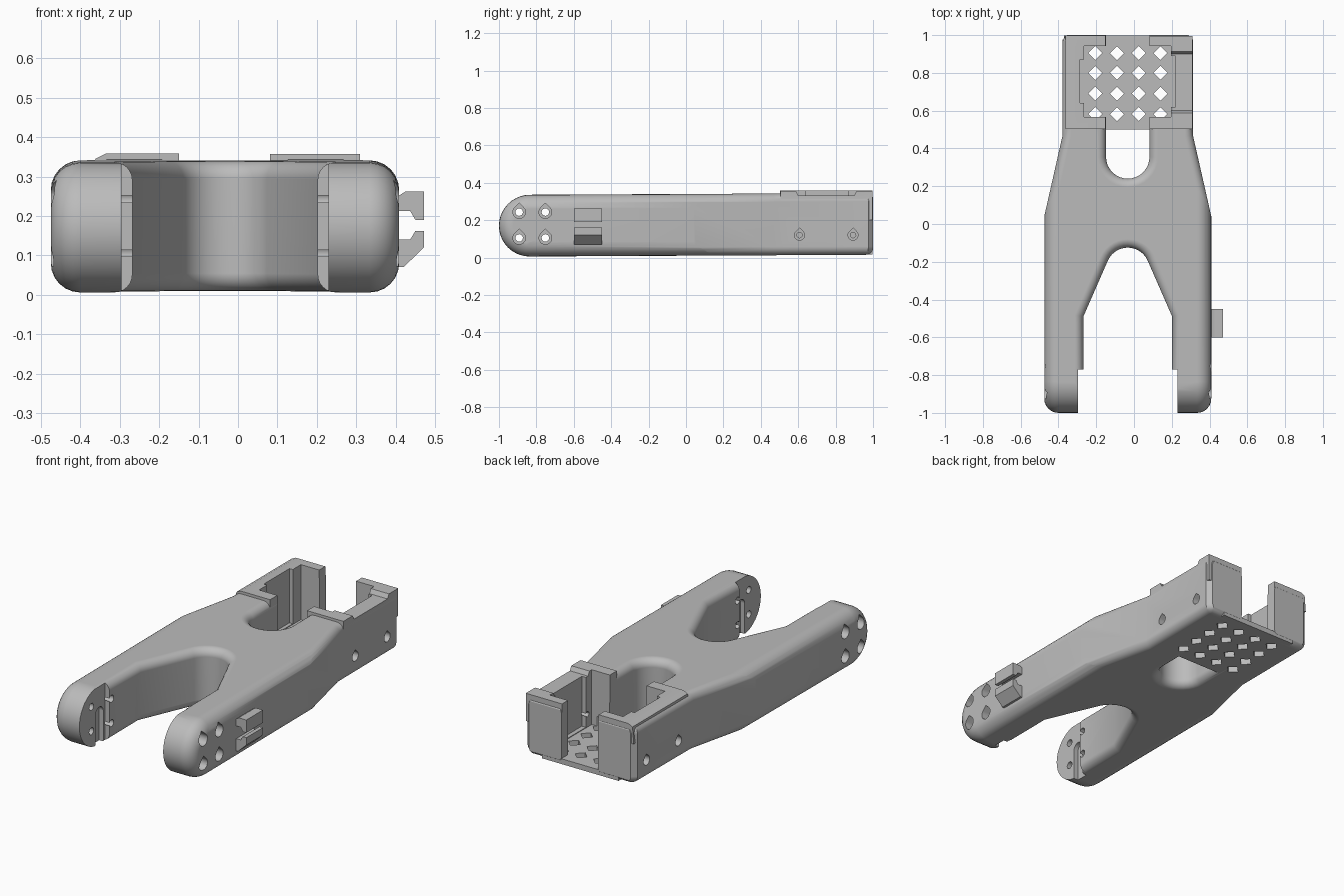
import bpy, bmesh, math
from math import sin, cos, radians

old = bpy.data.objects.get("Cube")
if old:
    bpy.data.objects.remove(old, do_unlink=True)

CX = -0.033            # centre line of the fork
TILT = 0.005           # slight rise of the arm towards the back

grey = bpy.data.materials.new("plain grey")
grey.use_nodes = True
grey.diffuse_color = (0.5, 0.5, 0.5, 1)
grey.node_tree.nodes["Principled BSDF"].inputs["Base Color"].default_value = (0.5, 0.5, 0.5, 1)


def add_prism(bm, pts, axis, lo, hi):
    """Extrude a 2D outline along an axis; the outline lies in the other two axes."""
    place = {"x": lambda a, b, t: (t, a, b),
             "y": lambda a, b, t: (a, t, b),
             "z": lambda a, b, t: (a, b, t)}[axis]
    rings = [[bm.verts.new(place(a, b, t)) for a, b in pts] for t in (lo, hi)]
    for ring in rings:
        bm.faces.new(ring)
    n = len(pts)
    for i in range(n):
        j = (i + 1) % n
        bm.faces.new((rings[0][i], rings[0][j], rings[1][j], rings[1][i]))
    bmesh.ops.recalc_face_normals(bm, faces=bm.faces[:])


def finish(bm, name):
    me = bpy.data.meshes.new(name)
    bm.to_mesh(me)
    bm.free()
    me.materials.append(grey)
    ob = bpy.data.objects.new(name, me)
    bpy.context.collection.objects.link(ob)
    return ob


def solid(name, *prisms, round_if=None, radius=0):
    bm = bmesh.new()
    for p in prisms:
        add_prism(bm, *p)
    if round_if:
        edges = [e for e in bm.edges if round_if(*e.verts)]
        bmesh.ops.bevel(bm, geom=edges, offset=radius, offset_type='OFFSET', segments=6,
                        profile=0.5, affect='EDGES', clamp_overlap=False)
        bmesh.ops.recalc_face_normals(bm, faces=bm.faces[:])
    return finish(bm, name)


def box(x0, x1, y0, y1, z0, z1):
    return ([(x0, y0), (x1, y0), (x1, y1), (x0, y1)], "z", z0, z1)


def combine(target, operation, *prisms, other=None):
    tool = other or solid("helper", *prisms)
    mod = target.modifiers.new("combine", 'BOOLEAN')
    mod.operation, mod.object, mod.solver = operation, tool, 'EXACT'
    bpy.context.view_layer.objects.active = target
    bpy.ops.object.modifier_apply(modifier=mod.name)
    bpy.data.objects.remove(tool, do_unlink=True)


def arc(cx, cy, r, a0, a1, n):
    return [(cx + r * cos(radians(a0 + (a1 - a0) * i / n)),
             cy + r * sin(radians(a0 + (a1 - a0) * i / n))) for i in range(n + 1)]


def teardrop(y, z, r):
    return arc(y, z, r, 135, 405, 14) + [(y, z + 1.41 * r)]


# Fork plan: half outline from the rear slot round to the front crotch, then mirrored
half = arc(0, 0.355, 0.115, 270, 360, 8)
half += [(0.115, 1.005), (0.315, 1.005), (0.345, 0.975), (0.345, 0.47), (0.55, -0.436),
         (0.55, -1.2), (0.235, -1.2), (0.235, -0.49)]
half += arc(0, -0.24, 0.115, 23, 90, 7)
plan = half + [(-x, y) for x, y in reversed(half) if abs(x) > 1e-4]
plan = [(x + CX, y) for x, y in plan]
arm = solid("forked_arm", (plan, "z", 0.005, 0.335),
            round_if=lambda a, b: abs(a.co.z - b.co.z) < 1e-5, radius=0.045)

# Side profile with round front ends and softened outer rims
side = arc(-0.835, 0.17, 0.165, 90, 270, 20) + [(1, 0.005), (1, 0.335)]
envelope = solid("helper", (side, "x", CX - 0.442, CX + 0.442),
                 round_if=lambda a, b: abs(a.co.x - b.co.x) < 1e-5, radius=0.075)
combine(arm, 'INTERSECT', other=envelope)
for v in arm.data.vertices:
    v.co.z += TILT * (v.co.y + 1)

# Raised rim pads on the rear tray
rim = [(-0.15, 0.25), (-0.15, 0.358), (-0.335, 0.358), (-0.362, 0.345), (-0.37, 0.25)]
combine(arm, 'UNION', (rim, "y", 0.502, 0.997))
combine(arm, 'UNION', box(0.081, 0.309, 0.504, 0.996, 0.2, 0.357))

# Tray cavity, side pockets, lowered wall and floor
combine(arm, 'DIFFERENCE', box(-0.265, 0.195, 0.567, 0.943, 0.044, 0.6))
combine(arm, 'DIFFERENCE', box(-0.286, -0.2, 0.64, 0.87, 0.05, 0.6),
        box(0.15, 0.22, 0.62, 0.89, 0.05, 0.6))
dip = [(0.6, 0.333), (0.9, 0.333), (0.935, 0.4), (0.565, 0.4)]
combine(arm, 'DIFFERENCE', (dip, "x", 0.185, 0.4))
combine(arm, 'UNION', box(-0.275, 0.205, 0.501, 0.998, 0.016, 0.046))

# Diamond vents in the floor
vents = []
for x in (-0.205, -0.09, 0.025, 0.14):
    for y in (0.905, 0.8, 0.69, 0.582):
        vents.append((arc(x, y, 0.037, 0, 270, 3), "z", -0.1, 0.1))
combine(arm, 'DIFFERENCE', *vents)

# Relief on the inner faces of the fork tips, with hub and slot
combine(arm, 'DIFFERENCE', box(CX - 0.263, CX + 0.263, -1.2, -0.77, -0.1, 0.5))
hub = [(-0.785, -0.1)] + arc(-0.82, 0.18, 0.035, 0, 180, 10) + [(-0.855, -0.1)]
combine(arm, 'DIFFERENCE', (hub, "x", CX - 0.29, CX + 0.29))

# Bolt holes through the tips and the tray walls, then wider head recesses
bolts, heads = [], []
for y in (-0.892, -0.752):
    for z in (0.105, 0.243):
        bolts.append((arc(y, z, 0.02, 0, 337.5, 15), "x", -0.7, 0.7))
        heads.append((teardrop(y, z, 0.034), "x", CX + 0.36, 0.7))
        heads.append((teardrop(y, z, 0.034), "x", -0.7, CX - 0.36))
for y in (0.607, 0.893):
    bolts.append((arc(y, 0.12, 0.015, 0, 330, 11), "x", 0.1, 0.7))
    heads.append((teardrop(y, 0.12, 0.027), "x", 0.275, 0.7))
    heads.append((teardrop(y, 0.12, 0.027), "x", -0.7, -0.345))
combine(arm, 'DIFFERENCE', *bolts)
combine(arm, 'DIFFERENCE', *heads)

# Cable clip on the left leg
upper = [(0.39, 0.212), (0.437, 0.212), (0.45, 0.19), (0.472, 0.19),
         (0.472, 0.262), (0.425, 0.262), (0.39, 0.24)]
lower = [(0.39, 0.14), (0.437, 0.14), (0.45, 0.162), (0.472, 0.162),
         (0.472, 0.12), (0.42, 0.07), (0.39, 0.07)]
solid("clip_upper_prong", (upper, "y", -0.6, -0.45))
solid("clip_lower_prong", (lower, "y", -0.6, -0.45))

# Smooth the rounded edges while keeping the flats crisp
bpy.ops.object.select_all(action='DESELECT')
arm.select_set(True)
bpy.context.view_layer.objects.active = arm
bpy.ops.object.shade_smooth_by_angle(angle=radians(30))
weighted = arm.modifiers.new("even_shading", 'WEIGHTED_NORMAL')
weighted.keep_sharp = True
